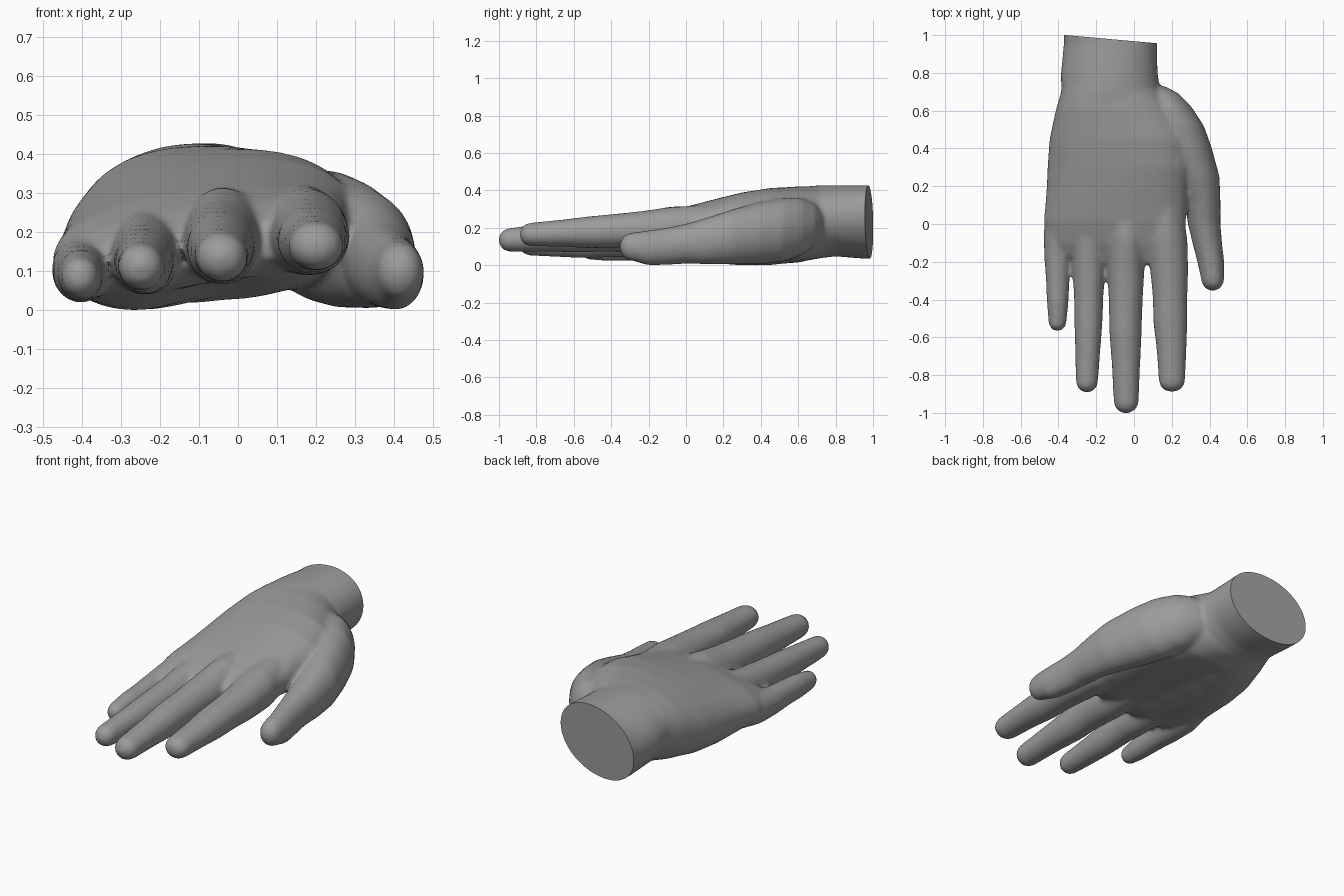
import bpy, bmesh, math
from mathutils import Vector

SIDES = 40
PAD = 0.003
skin = bpy.data.materials.new("grey_clay")
skin.diffuse_color = (0.33, 0.33, 0.33, 1)


def spow(v, p):
    return math.copysign(abs(v) ** p, v)


def loft(bm, rings, power=1.0, tip=None):
    """Skin rings of (y, x_min, x_max, z_min, z_max, tilt, hollow) across the length."""
    rings = list(rings)
    if tip is not None:
        # rounded end between the last ring and the tip
        y, x0, x1, z0, z1, _, _ = rings[-1]
        cx, cz = (x0 + x1) / 2, (z0 + z1) / 2
        for a in (20, 38, 54, 68, 80):
            s, c = math.sin(math.radians(a)), math.cos(math.radians(a))
            rings.append((y + (tip - y) * s, cx + (x0 - cx) * c, cx + (x1 - cx) * c,
                          cz + (z0 - cz) * c, cz + (z1 - cz) * c, 0, 0))
    loops = []
    for y, x0, x1, z0, z1, tilt, hollow in rings:
        loop = []
        for i in range(SIDES):
            t = 2 * math.pi * i / SIDES
            u, w = spow(math.cos(t), power), spow(math.sin(t), power)
            z = (z0 + z1) / 2 + w * (z1 - z0) / 2 + tilt * u
            if w < 0:
                z += hollow * -w * math.exp(-((u - 0.1) / 0.45) ** 2)
            loop.append(bm.verts.new(((x0 + x1) / 2 + u * (x1 - x0) / 2, y, z)))
        loops.append(loop)
    for a, b in zip(loops, loops[1:]):
        for i in range(SIDES):
            j = (i + 1) % SIDES
            bm.faces.new((a[i], a[j], b[j], b[i]))
    bm.faces.new(loops[0])
    bm.faces.new(loops[-1])


def digit(bm, rings, tip):
    loft(bm, [(y, x0 - PAD, x1 + PAD, z0 - PAD, z1 + PAD, 0, 0)
              for y, x0, x1, z0, z1 in rings], tip=tip - PAD)


bm = bmesh.new()

# wrist
loft(bm, [
    (1.10, -0.372, 0.122, 0.052, 0.438, 0.035, 0),
    (0.95, -0.372, 0.122, 0.052, 0.438, 0.035, 0),
    (0.80, -0.387, 0.125, 0.062, 0.44, 0.02, 0),
    (0.70, -0.385, 0.14, 0.05, 0.44, 0.005, 0),
    (0.60, -0.40, 0.18, 0.03, 0.43, 0.005, 0),
], power=0.97)

# palm
loft(bm, [
    (0.72, -0.38, 0.13, 0.05, 0.435, 0.005, 0),
    (0.60, -0.415, 0.22, 0.015, 0.435, 0.01, 0.02),
    (0.45, -0.447, 0.29, 0.005, 0.422, 0.035, 0.04),
    (0.30, -0.458, 0.305, 0.008, 0.395, 0.045, 0.05),
    (0.18, -0.463, 0.285, 0.02, 0.365, 0.045, 0.05),
    (0.02, -0.477, 0.275, 0.045, 0.322, 0.045, 0.035),
    (-0.10, -0.465, 0.275, 0.07, 0.28, 0.05, 0.01),
    (-0.16, -0.43, 0.27, 0.095, 0.25, 0.05, 0),
    (-0.21, -0.27, 0.25, 0.13, 0.23, 0.03, 0),
], power=0.88)

# little finger
digit(bm, [
    (0.14, -0.44, -0.34, 0.06, 0.20),
    (-0.04, -0.476, -0.33, 0.035, 0.20),
    (-0.18, -0.472, -0.338, 0.035, 0.182),
    (-0.32, -0.462, -0.345, 0.04, 0.17),
    (-0.42, -0.458, -0.35, 0.038, 0.165),
    (-0.52, -0.45, -0.36, 0.047, 0.148),
], -0.565)

# ring finger
digit(bm, [
    (0.18, -0.30, -0.18, 0.10, 0.29),
    (-0.08, -0.325, -0.155, 0.06, 0.262),
    (-0.24, -0.322, -0.155, 0.055, 0.24),
    (-0.38, -0.315, -0.165, 0.06, 0.225),
    (-0.53, -0.313, -0.17, 0.055, 0.212),
    (-0.68, -0.308, -0.182, 0.06, 0.197),
    (-0.835, -0.305, -0.193, 0.068, 0.182),
], -0.89)

# middle finger
digit(bm, [
    (0.20, -0.11, 0.04, 0.14, 0.33),
    (-0.08, -0.135, 0.058, 0.085, 0.325),
    (-0.25, -0.137, 0.052, 0.08, 0.295),
    (-0.42, -0.13, 0.042, 0.09, 0.275),
    (-0.57, -0.128, 0.038, 0.084, 0.26),
    (-0.74, -0.115, 0.03, 0.09, 0.235),
    (-0.94, -0.105, 0.022, 0.088, 0.21),
], -1.0)

# index finger
digit(bm, [
    (0.20, 0.09, 0.23, 0.14, 0.34),
    (-0.08, 0.07, 0.28, 0.105, 0.322),
    (-0.24, 0.088, 0.284, 0.105, 0.3),
    (-0.38, 0.102, 0.28, 0.11, 0.285),
    (-0.52, 0.105, 0.28, 0.108, 0.272),
    (-0.66, 0.122, 0.275, 0.115, 0.255),
    (-0.83, 0.134, 0.268, 0.118, 0.238),
], -0.887)

# thumb and its fleshy base
digit(bm, [
    (0.73, 0.03, 0.16, 0.17, 0.30),
    (0.69, 0.01, 0.235, 0.12, 0.34),
    (0.62, 0.04, 0.302, 0.07, 0.37),
    (0.52, 0.08, 0.367, 0.035, 0.37),
    (0.40, 0.13, 0.41, 0.022, 0.35),
    (0.25, 0.21, 0.45, 0.02, 0.31),
    (0.12, 0.27, 0.455, 0.022, 0.268),
    (0.00, 0.288, 0.455, 0.025, 0.232),
    (-0.10, 0.312, 0.463, 0.018, 0.212),
    (-0.20, 0.338, 0.475, 0.015, 0.197),
    (-0.29, 0.358, 0.475, 0.04, 0.185),
], -0.352)

bmesh.ops.recalc_face_normals(bm, faces=bm.faces)
mesh = bpy.data.meshes.new("hand")
bm.to_mesh(mesh)
bm.free()
hand = bpy.data.objects.new("hand", mesh)
bpy.context.collection.objects.link(hand)

# fuse the parts into one soft skin
remesh = hand.modifiers.new("fuse", 'REMESH')
remesh.mode = 'VOXEL'
remesh.voxel_size = 0.011
soften = hand.modifiers.new("soften", 'SMOOTH')
soften.factor = 0.5
soften.iterations = 14
fused = bpy.data.meshes.new_from_object(
    hand.evaluated_get(bpy.context.evaluated_depsgraph_get()))
hand.modifiers.clear()

# flat slanted cut through the wrist
bm = bmesh.new()
bm.from_mesh(fused)
bmesh.ops.bisect_plane(bm, geom=bm.verts[:] + bm.edges[:] + bm.faces[:],
                       plane_co=Vector((-0.36, 1.0, 0.25)),
                       plane_no=Vector((0.09, 1, 0)).normalized(), clear_outer=True)
bmesh.ops.holes_fill(bm, edges=[e for e in bm.edges if e.is_boundary], sides=0)
bmesh.ops.recalc_face_normals(bm, faces=bm.faces)
floor = min(v.co.z for v in bm.verts)
bmesh.ops.translate(bm, verts=bm.verts, vec=(0, 0, -floor))
bm.to_mesh(fused)
bm.free()
hand.data = fused
fused.materials.clear()
fused.materials.append(skin)

bpy.context.view_layer.objects.active = hand
hand.select_set(True)
bpy.ops.object.shade_smooth_by_angle(angle=math.radians(40))
